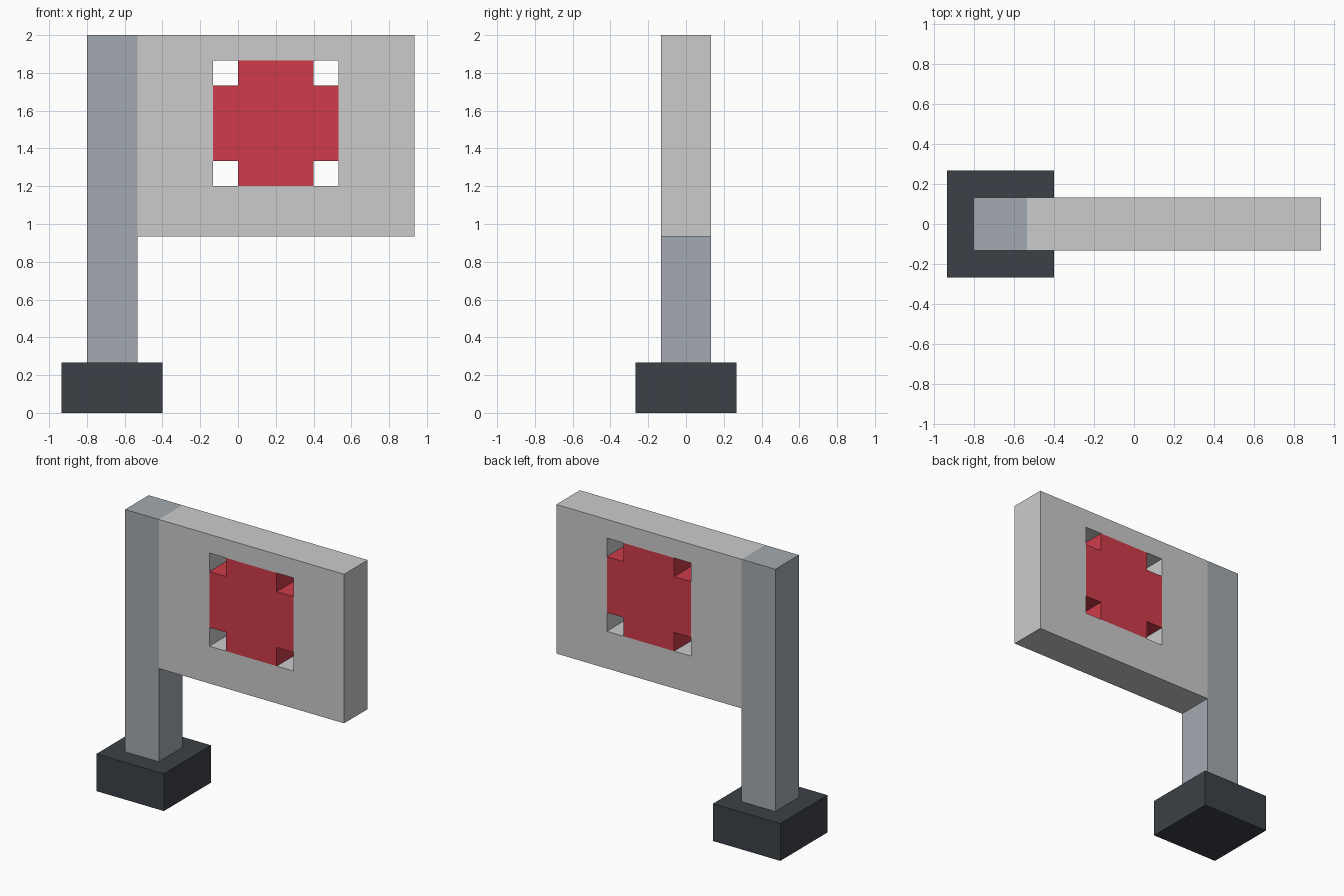
import bpy, bmesh

if "Cube" in bpy.data.objects:
    bpy.data.objects.remove(bpy.data.objects["Cube"])

U = 2 / 15  # grid module of the model


def material(name, rgb):
    m = bpy.data.materials.new(name)
    m.diffuse_color = (*rgb, 1)
    m.use_nodes = True
    m.node_tree.nodes["Principled BSDF"].inputs["Base Color"].default_value = m.diffuse_color
    return m


def extruded(name, points, faces, half_depth, mat=None):
    """Extrude flat x/z faces (in modules) through y, centred on y = 0."""
    bm = bmesh.new()
    vs = [bm.verts.new((x * U, -half_depth * U, z * U)) for x, z in points]
    flat = [bm.faces.new([vs[i] for i in f]) for f in faces]
    out = bmesh.ops.extrude_face_region(bm, geom=flat, use_keep_orig=True)
    moved = [g for g in out["geom"] if isinstance(g, bmesh.types.BMVert)]
    bmesh.ops.translate(bm, verts=moved, vec=(0, 2 * half_depth * U, 0))
    bmesh.ops.recalc_face_normals(bm, faces=bm.faces)
    me = bpy.data.meshes.new(name)
    bm.to_mesh(me)
    bm.free()
    ob = bpy.data.objects.new(name, me)
    bpy.context.collection.objects.link(ob)
    if mat:
        me.materials.append(mat)
    return ob


def rect(x0, x1, z0, z1):
    return [(x0, z0), (x1, z0), (x1, z1), (x0, z1)]


dark = material("dark_base", (0.045, 0.053, 0.064))
steel = material("steel", (0.37, 0.40, 0.44))
red = material("red", (0.62, 0.045, 0.07))

# Foot block and post
extruded("base", rect(-7, -3, 0, 2), [range(4)], 2, dark)
extruded("post", rect(-6, -4, 2, 15), [range(4)], 1, steel)

# Sign panel: a frame around a square opening
ring = [(i, (i + 1) % 4, (i + 1) % 4 + 4, i + 4) for i in range(4)]
extruded("sign_panel", rect(-4, 7, 7, 15) + rect(-1, 4, 9, 14), ring, 1)

# Red cross filling the opening, leaving four open corners
cross = [(0, 9), (3, 9), (3, 10), (4, 10), (4, 13), (3, 13),
         (3, 14), (0, 14), (0, 13), (-1, 13), (-1, 10), (0, 10)]
extruded("sign_inset", cross, [range(12)], 1, red)
